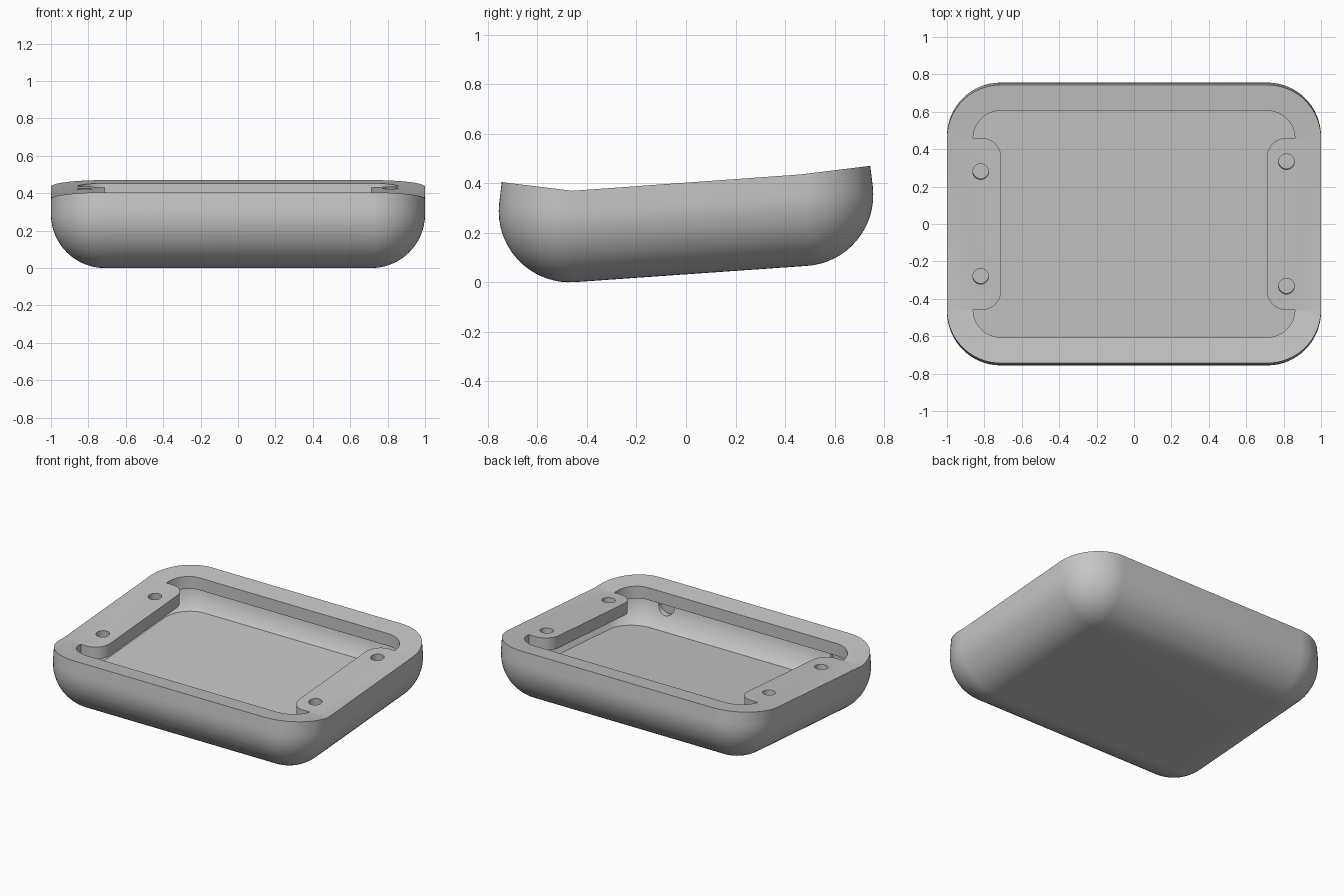
import bpy, bmesh, math
from mathutils import Vector, Matrix

cube = bpy.data.objects.get("Cube")
if cube:
    bpy.data.objects.remove(cube, do_unlink=True)

N = 16                                  # segments per quarter round
MID = math.radians(4)                   # slope of the middle and the base
END = math.radians(7)                   # flare of the front and back lips
R_OUT, R_IN, LIFT = 0.287, 0.25, 0.083
CORNERS = [(1, 1), (-1, 1), (-1, -1), (1, -1)]

mat = bpy.data.materials.new("plain_grey")
mat.use_nodes = True
grey = (0.56, 0.56, 0.56, 1)
mat.diffuse_color = grey
mat.node_tree.nodes["Principled BSDF"].inputs["Base Color"].default_value = grey


def make_object(name, bm):
    bmesh.ops.recalc_face_normals(bm, faces=bm.faces)
    mesh = bpy.data.meshes.new(name)
    bm.to_mesh(mesh)
    bm.free()
    mesh.materials.append(mat)
    obj = bpy.data.objects.new(name, mesh)
    bpy.context.collection.objects.link(obj)
    return obj


def ring(radius, lat, lift):
    """Rounded rectangle at one latitude of the four corner spheres."""
    blend = max(0, lat / (math.pi / 2) * 2 - 1)
    r, h = radius * math.sin(lat), lift - radius * math.cos(lat)
    pts = []
    for c, (sx, sy) in enumerate(CORNERS):
        t = MID + (sy * END - MID) * blend
        centre = Vector((sx * 0.713, sy * 0.469, 0.32 + sy * 0.0328))
        for i in range(N + 1):
            a = (c + i / N) * math.pi / 2
            x, y = r * math.cos(a), r * math.sin(a)
            pts.append(centre + Vector((x, y * math.cos(t) - h * math.sin(t),
                                        y * math.sin(t) + h * math.cos(t))))
    return pts


def tub(name, radius, start, top):
    """Round-bottomed tub with a three-plane top."""
    bm = bmesh.new()
    end = math.pi / 2
    levels = [(start + (end - start) * i / N, 0) for i in range(N + 1)]
    if top > 0:
        levels.append((end, top))
    rows = [[bm.verts.new(p) for p in ring(radius, *lv)] for lv in levels]
    count = len(rows[0])
    for low, high in zip(rows, rows[1:]):
        for i in range(count):
            j = (i + 1) % count
            bm.faces.new((low[i], low[j], high[j], high[i]))
    bm.faces.new(rows[0][::-1])
    last, half = rows[-1], count // 2
    bm.faces.new(last[:half])
    bm.faces.new(last[half:])
    bm.faces.new((last[half - 1], last[half], last[-1], last[0]))
    bmesh.ops.remove_doubles(bm, verts=bm.verts, dist=1e-5)
    return make_object(name, bm)


def prism(name, outline, z0, z1):
    bm = bmesh.new()
    face = bm.faces.new([bm.verts.new((x, y, z0)) for x, y in outline])
    new = bmesh.ops.extrude_face_region(bm, geom=[face])["geom"]
    verts = [v for v in new if isinstance(v, bmesh.types.BMVert)]
    bmesh.ops.translate(bm, verts=verts, vec=(0, 0, z1 - z0))
    return make_object(name, bm)


def cylinder(name, radius, depth, place):
    bm = bmesh.new()
    bmesh.ops.create_cone(bm, cap_ends=True, segments=32, radius1=radius,
                          radius2=radius, depth=depth, matrix=place)
    return make_object(name, bm)


def cut(obj, cutter):
    cutter.hide_render = True
    mod = obj.modifiers.new("cut", 'BOOLEAN')
    mod.operation, mod.solver, mod.object = 'DIFFERENCE', 'EXACT', cutter
    bpy.context.view_layer.objects.active = obj
    bpy.ops.object.modifier_apply(modifier=mod.name)
    bpy.data.objects.remove(cutter, do_unlink=True)


def opening_outline():
    """One quarter: rounded tab corner, then the lip corner arc, mirrored."""
    quarter = []
    for i in range(N + 1):              # rounded tab corner
        a = math.pi - i / N * math.pi / 2
        quarter.append((0.815 + 0.105 * math.cos(a), 0.355 + 0.105 * math.sin(a)))
    for i in range(N + 1):              # lip corner
        a = i / N * math.pi / 2
        quarter.append((0.71 + 0.15 * math.cos(a), 0.46 + 0.146 * math.sin(a)))
    pts = []
    for sx, sy in CORNERS:
        part = quarter if sx * sy > 0 else quarter[::-1]
        pts += [(sx * x, sy * y) for x, y in part]
    return pts


# Shell, hollow and top opening
case = tub("case", R_OUT, 0, LIFT)
cut(case, tub("hollow", R_IN, math.radians(46), 0))
cut(case, prism("opening", opening_outline(), 0.24, 0.8))

# Screw holes through the side tabs
for x, y in ((-0.82, 0.28), (0.815, 0.333)):
    for s in (-1, 1):
        place = Matrix.Translation((x, s * y, 0.4 + s * y * 0.07)) @ Matrix.Rotation(MID, 4, 'X')
        cut(case, cylinder("screw_hole", 0.042, 0.26, place))

# Shallow pockets inside the front wall
for s in (-1, 1):
    place = Matrix.Translation((s * 0.645, -0.7, 0.24)) @ Matrix.Rotation(math.pi / 2, 4, 'X')
    cut(case, cylinder("pocket", 0.06, 0.07, place))

bpy.ops.object.select_all(action='DESELECT')
case.select_set(True)
bpy.context.view_layer.objects.active = case
bpy.ops.object.shade_smooth_by_angle(angle=math.radians(30))
